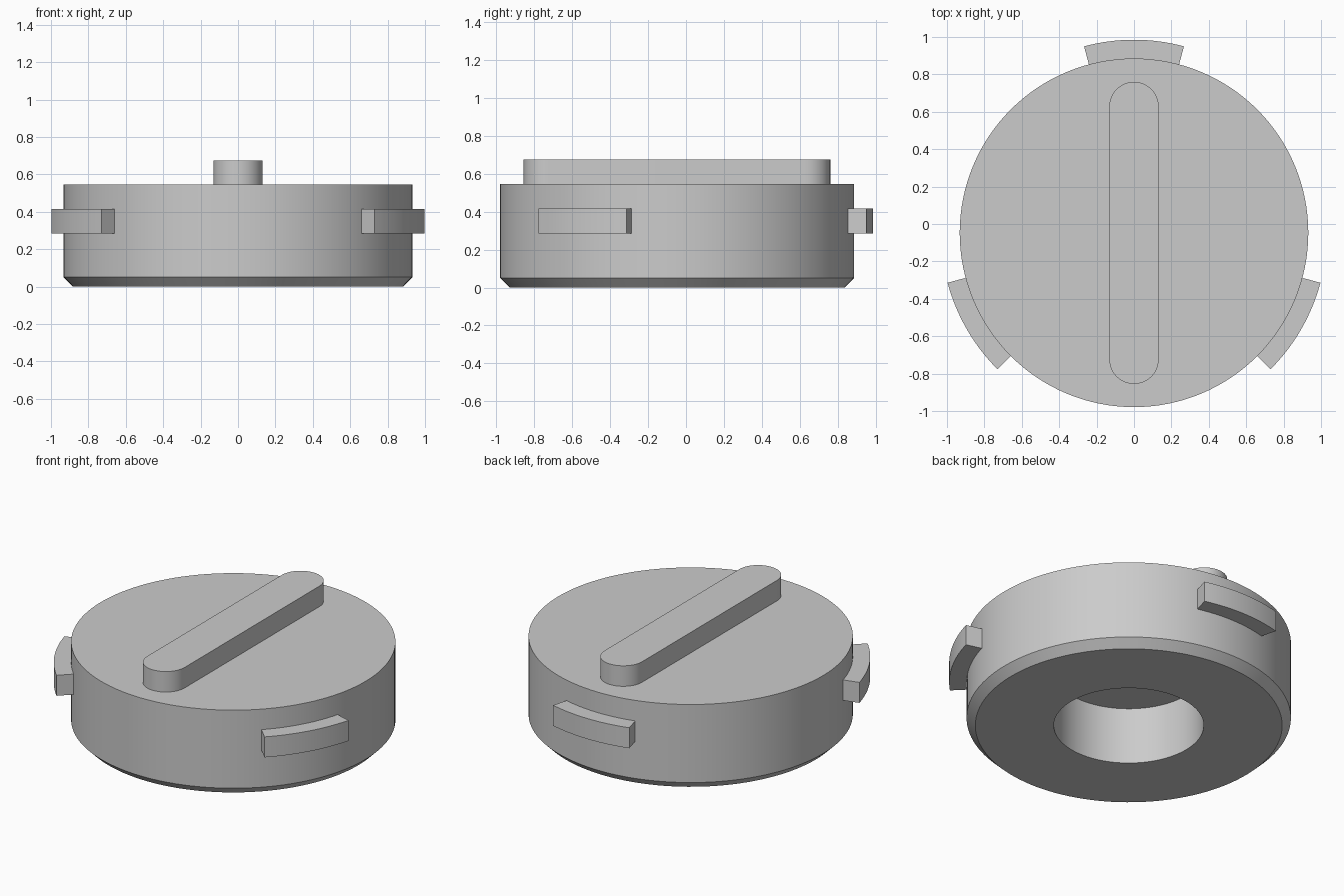
import bpy, bmesh
from math import pi, cos, sin, radians
from mathutils import Vector

cube = bpy.data.objects.get("Cube")
if cube:
    bpy.data.objects.remove(cube, do_unlink=True)

CENTRE_Y = -0.047
RADIUS = 0.932

grey = bpy.data.materials.new("plain grey")
grey.use_nodes = True
colour = (0.6, 0.6, 0.6, 1)
grey.diffuse_color = colour
grey.node_tree.nodes["Principled BSDF"].inputs["Base Color"].default_value = colour


def finish(name, bm):
    """Turn a bmesh into a shaded object with sharp edges kept."""
    bmesh.ops.recalc_face_normals(bm, faces=bm.faces)
    mesh = bpy.data.meshes.new(name)
    bm.to_mesh(mesh)
    bm.free()
    mesh.materials.append(grey)
    obj = bpy.data.objects.new(name, mesh)
    bpy.context.collection.objects.link(obj)
    bpy.ops.object.select_all(action="DESELECT")
    obj.select_set(True)
    bpy.context.view_layer.objects.active = obj
    bpy.ops.object.shade_smooth_by_angle(angle=radians(30))
    return obj


def prism(name, outline, bottom, top):
    """Extrude a flat outline upwards."""
    bm = bmesh.new()
    base = bm.faces.new([bm.verts.new((x, y, bottom)) for x, y in outline])
    new = bmesh.ops.extrude_face_region(bm, geom=[base], use_keep_orig=True)["geom"]
    verts = [v for v in new if isinstance(v, bmesh.types.BMVert)]
    bmesh.ops.translate(bm, verts=verts, vec=(0, 0, top - bottom))
    return finish(name, bm)


def arc(radius, start, end, steps, cy=CENTRE_Y):
    angles = [radians(start + (end - start) * i / steps) for i in range(steps + 1)]
    return [(radius * cos(a), cy + radius * sin(a)) for a in angles]


# Round body with chamfered bottom rim and blind socket underneath
profile = [(0, 0.36), (0.431, 0.36), (0.431, 0), (0.882, 0),
           (RADIUS, 0.05), (RADIUS, 0.545), (0, 0.545)]
bm = bmesh.new()
verts = [bm.verts.new((r, CENTRE_Y, z)) for r, z in profile]
edges = [bm.edges.new(pair) for pair in zip(verts, verts[1:])]
bmesh.ops.spin(bm, geom=verts + edges, cent=Vector((0, CENTRE_Y, 0)),
               axis=(0, 0, 1), angle=2 * pi, steps=128, use_duplicate=False)
bmesh.ops.remove_doubles(bm, verts=bm.verts, dist=0.0001)
finish("cap_body", bm)

# Rounded grip bar across the top
HALF = 0.132
grip = arc(HALF, 0, 180, 24, 0.76 - HALF) + arc(HALF, 180, 360, 24, -0.855 + HALF)
prism("grip_bar", grip, 0.54, 0.675)

# Three curved locking tabs around the side
for name, angle in (("back", 90), ("right", 210), ("left", 330)):
    outline = arc(1.032, angle - 15, angle + 15, 16) + arc(0.9, angle + 15, angle - 15, 16)
    prism(name + "_locking_tab", outline, 0.285, 0.415)
